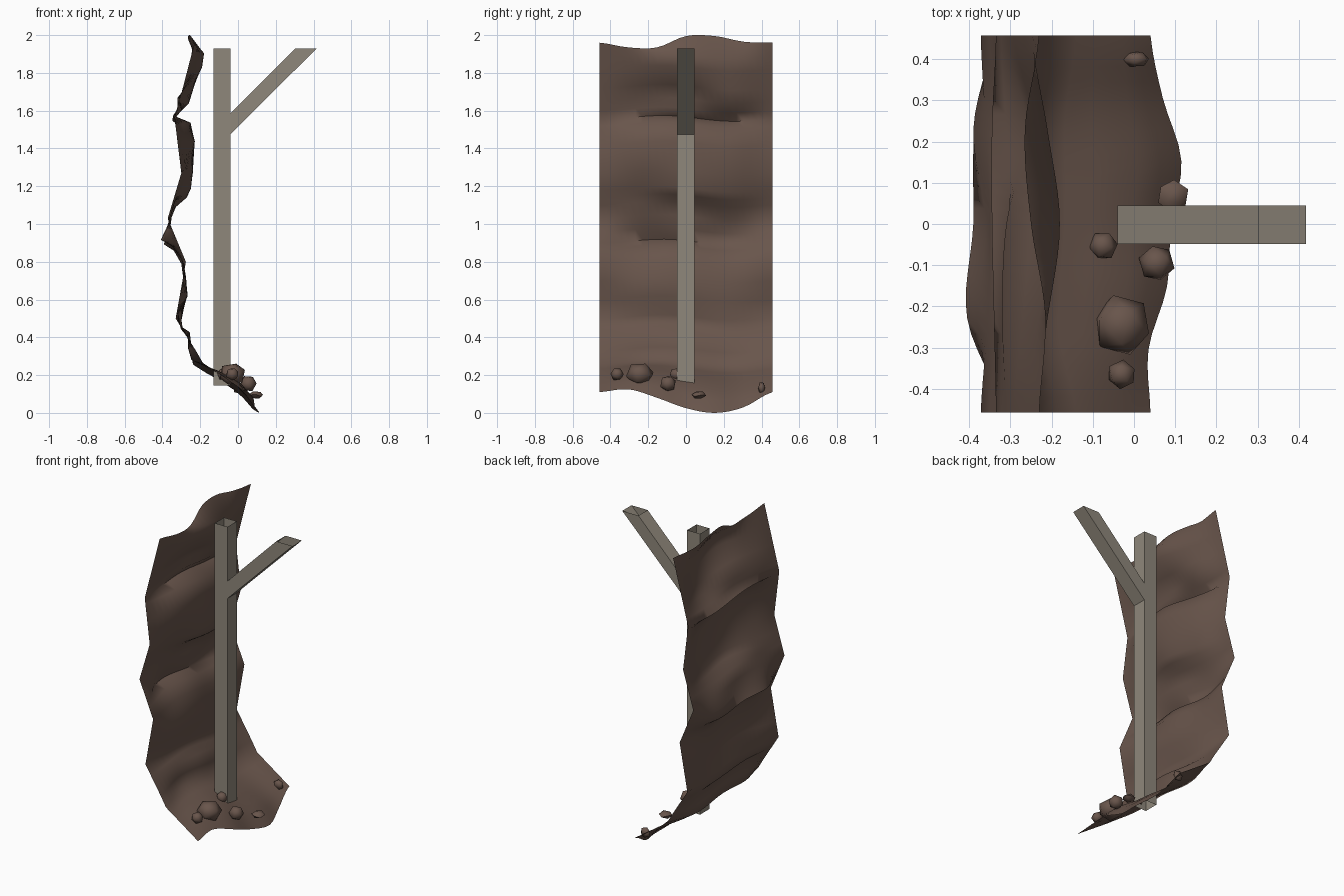
import bpy, bmesh, math
from mathutils import Matrix, Vector

if "Cube" in bpy.data.objects:
    bpy.data.objects.remove(bpy.data.objects["Cube"])


def material(name, colour):
    m = bpy.data.materials.new(name)
    m.use_nodes = True
    m.diffuse_color = (*colour, 1)
    m.node_tree.nodes["Principled BSDF"].inputs["Base Color"].default_value = (*colour, 1)
    return m


EARTH = material("brown earth", (0.140, 0.091, 0.071))
TIMBER = material("grey timber", (0.275, 0.245, 0.198))


def make(name, verts, faces, mat, smooth=None):
    me = bpy.data.meshes.new(name)
    me.from_pydata(verts, [], faces)
    me.materials.append(mat)
    ob = bpy.data.objects.new(name, me)
    bpy.context.collection.objects.link(ob)
    if smooth:
        bpy.ops.object.select_all(action='DESELECT')
        bpy.context.view_layer.objects.active = ob
        ob.select_set(True)
        bpy.ops.object.shade_smooth_by_angle(angle=math.radians(smooth))
    return ob


def lerp(points, t):
    """Piecewise linear lookup in rising (t, value) pairs."""
    for (a, va), (b, vb) in zip(points, points[1:]):
        if t <= b:
            return va + (vb - va) * max(0, (t - a) / (b - a))
    return points[-1][1]


def smooth_across(values, t):
    """Catmull-Rom through evenly spaced values, t from 0 to 1."""
    n = len(values) - 1
    i = min(int(t * n), n - 1)
    f = t * n - i
    p0, p1, p2, p3 = (values[min(max(k, 0), n)] for k in range(i - 1, i + 3))
    return p1 + f * (p2 - p0) / 2 + f * f * (p0 - 2.5 * p1 + 2 * p2 - p3 / 2) \
        + f ** 3 * (1.5 * (p1 - p2) + (p3 - p0) / 2)


# Earth wall: side edge outline, then inner rows of height and three depths
EDGE = [(.27, -.186), (.5, -.33), (.8, -.276), (1.03, -.372),
        (1.27, -.30), (1.555, -.335), (1.96, -.23)]
ROWS = [
    (1.96, -.215, -.25, -.265), (1.89, -.21, -.18, -.21), (1.82, -.23, -.19, -.22),
    (1.72, -.27, -.25, -.24), (1.65, -.32, -.31, -.26), (1.60, -.32, -.30, -.31),
    (1.555, -.34, -.345, -.345), (1.52, -.28, -.25, -.28), (1.42, -.24, -.23, -.25),
    (1.27, -.27, -.24, -.25), (1.18, -.30, -.25, -.275), (1.14, -.32, -.27, -.29),
    (1.10, -.335, -.33, -.33), (1.03, -.355, -.35, -.36), (.96, -.38, -.36, -.39),
    (.90, -.405, -.39, -.385), (.87, -.35, -.33, -.34), (.80, -.30, -.29, -.30),
    (.70, -.28, -.275, -.285), (.60, -.27, -.27, -.285), (.50, -.32, -.31, -.30),
    (.44, -.30, -.305, -.29), (.41, -.265, -.255, -.265), (.33, -.265, -.245, -.25),
    (.265, -.245, -.235, -.235)]
TOP_Z = (1.96, 1.935, 1.935, 1.995, 1.995, 1.965, 1.96)
FOOT_X = (.04, .035, .08, .09, .115, .07, .04)
FOOT_Z = (.11, .125, .08, .025, 0, .03, .11)
COLS, HALF = 24, .458

verts = []
for r, (z, *inner) in enumerate(ROWS):
    edge = lerp(EDGE, z)
    for c in range(COLS + 1):
        t = c / COLS
        y = HALF * (2 * t - 1)
        # ledges droop towards the back between the straight sides
        height = z + .022 * math.sin(math.pi * t) * math.cos(6 * y + 1)
        if r == 0:
            height = smooth_across(TOP_Z, t)
        verts.append((smooth_across([edge, *inner, edge], t), y, height))
# Foot of the wall: a shallow shelf that drops at its outer rim
for k in (.2, .4, .7, .85, 1):
    for c in range(COLS + 1):
        t = c / COLS
        x, y, z = verts[(len(ROWS) - 1) * (COLS + 1) + c]
        shelf = .3 * k * k * (1 - k) * math.sin(math.pi * t)
        verts.append((x + (smooth_across(FOOT_X, t) - x) * k, y,
                      z + (max(0, smooth_across(FOOT_Z, t)) - z) * k + shelf))
w = COLS + 1
faces = [(r * w + c, (r + 1) * w + c, (r + 1) * w + c + 1, r * w + c + 1)
         for r in range(len(verts) // w - 1) for c in range(COLS)]
make("earth_wall", verts, faces, EARTH, 80)


# Open square tubes: upright post and slanted branch
def tube(name, outline):
    vs = [(x, y, z) for y in (-.048, .045) for x, z in outline]
    # outline runs bottom left, bottom right, top right, top left; ends stay open
    make(name, vs, [(0, 1, 2, 3), (7, 6, 5, 4), (1, 5, 6, 2), (4, 0, 3, 7)], TIMBER)


tube("upright_post", [(-.13, .145), (-.04, .145), (-.04, 1.93), (-.13, 1.93)])
tube("slanted_branch", [(-.04, 1.585), (-.04, 1.475), (.417, 1.93), (.303, 1.93)])

# Loose rocks: centre and half sizes
ROCKS = [((-.03, -.245, .205), (.074, .076, .064)), ((-.03, -.365, .205), (.036, .036, .036)),
         ((-.075, -.053, .205), (.036, .036, .036)), ((.055, -.095, .155), (.045, .045, .045)),
         ((.095, .068, .095), (.04, .04, .022)), ((.005, .4, .132), (.034, .02, .034))]
tilt = Matrix.Rotation(.65, 3, 'X')
for n, (centre, size) in enumerate(ROCKS):
    bm = bmesh.new()
    bmesh.ops.create_icosphere(bm, subdivisions=1, radius=1)
    spin = Matrix.Rotation(n * .7, 3, 'Z') @ tilt
    vs = [Vector(centre) + Vector(a * b for a, b in zip(spin @ v.co, size)) for v in bm.verts]
    fs = [[v.index for v in f.verts] for f in bm.faces]
    bm.free()
    make(f"rock_{n + 1}", vs, fs, EARTH, 60)
